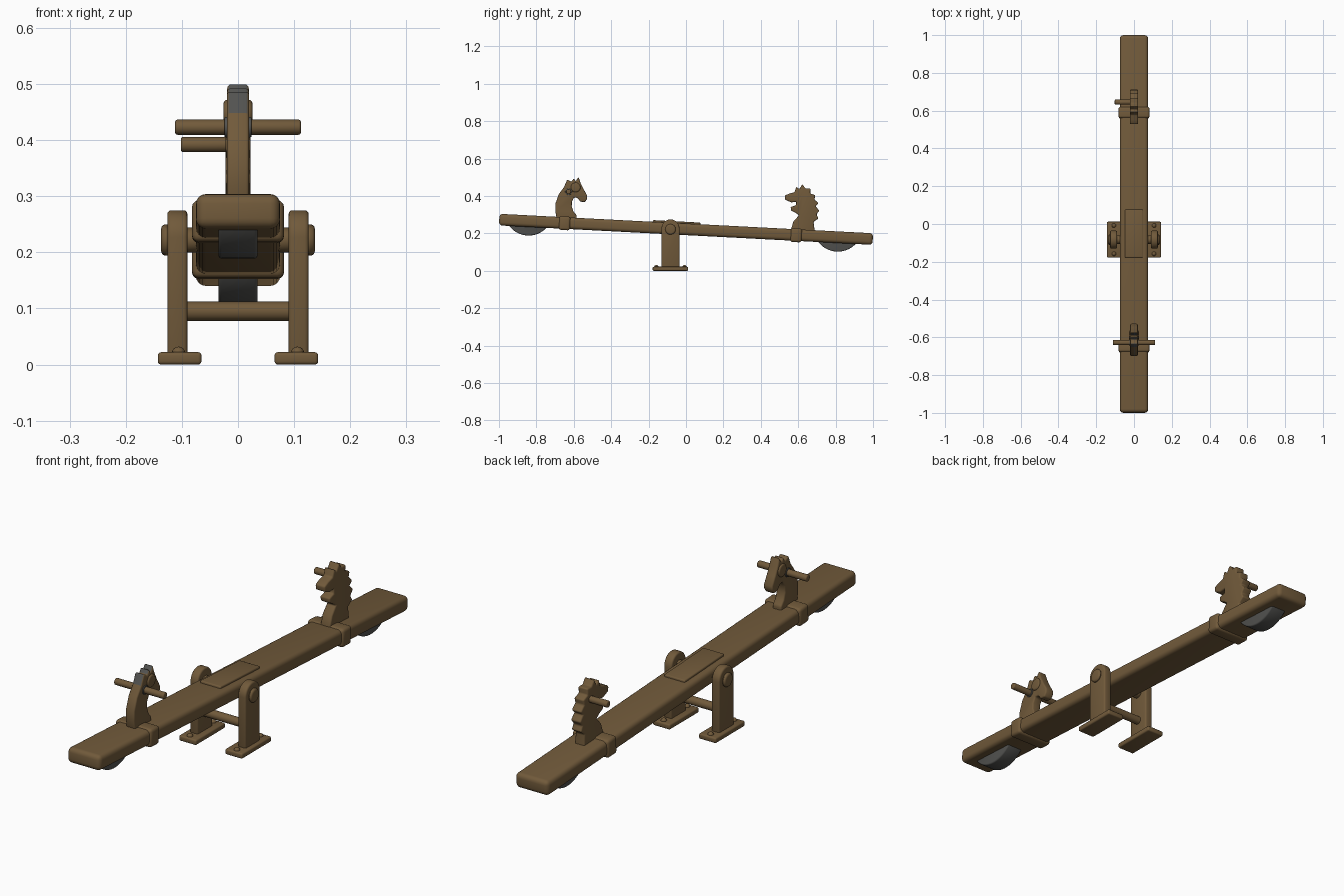
import bpy, bmesh, math

if "Cube" in bpy.data.objects:
    bpy.data.objects.remove(bpy.data.objects["Cube"])

def material(name, rgb):
    m = bpy.data.materials.new(name)
    m.diffuse_color = (*rgb, 1)
    m.use_nodes = True
    m.node_tree.nodes["Principled BSDF"].inputs["Base Color"].default_value = m.diffuse_color
    return m

WOOD = material("brown wood", (0.165, 0.102, 0.043))
GREY = material("dark grey", (0.085, 0.085, 0.08))
TILT = -math.atan(0.052)      # plank slope
MID = 0.222                   # plank centre height

def finish(bm, name, mat, bevel=0.0, seg=3, tilted=False):
    bmesh.ops.recalc_face_normals(bm, faces=bm.faces[:])
    me = bpy.data.meshes.new(name)
    bm.to_mesh(me)
    bm.free()
    ob = bpy.data.objects.new(name, me)
    bpy.context.collection.objects.link(ob)
    me.materials.append(mat)
    if tilted:
        ob.location.z = MID
        ob.rotation_euler.x = TILT
    bpy.ops.object.select_all(action='DESELECT')
    ob.select_set(True)
    bpy.context.view_layer.objects.active = ob
    if bevel:
        b = ob.modifiers.new("rounding", 'BEVEL')
        b.width, b.segments = bevel, seg
        b.limit_method, b.angle_limit = 'ANGLE', math.radians(35)
        bpy.ops.object.modifier_apply(modifier=b.name)
    bpy.ops.object.shade_smooth_by_angle(angle=math.radians(40))
    return ob

def box(name, mat, lo, hi, **kw):
    bm = bmesh.new()
    bmesh.ops.create_cube(bm, size=1)
    for v in bm.verts:
        v.co = [(a + b) / 2 + c * (b - a) for a, b, c in zip(lo, hi, v.co)]
    return finish(bm, name, mat, **kw)

def slab(name, mat, pts, x0, x1, **kw):
    """Side profile of (y, z) points extruded along x."""
    bm = bmesh.new()
    f = bm.faces.new([bm.verts.new((x0, y, z)) for y, z in pts])
    ext = bmesh.ops.extrude_face_region(bm, geom=[f])
    for g in ext["geom"]:
        if isinstance(g, bmesh.types.BMVert):
            g.co.x = x1
    return finish(bm, name, mat, **kw)

def rod(name, mat, x0, x1, y, z, r, **kw):
    pts = [(y + r * math.cos(i * math.tau / 32), z + r * math.sin(i * math.tau / 32)) for i in range(32)]
    return slab(name, mat, pts, x0, x1, **kw)

# Tilted plank with rounded ends, collars and centre plate
box("plank", WOOD, (-0.075, -1, -0.031), (0.075, 1, 0.031), bevel=0.018, seg=4, tilted=True)
for name, y in (("front_collar", -0.65), ("back_collar", 0.59)):
    box(name, WOOD, (-0.082, y - 0.03, -0.038), (0.082, y + 0.03, 0.036), bevel=0.012, tilted=True)
box("centre_plate", WOOD, (-0.048, -0.18, 0.02), (0.046, 0.075, 0.04), bevel=0.005, tilted=True)

# Curved grey bumpers below each end
R, DROP = 0.131, 0.046
for name, y in (("front_bumper", -0.845), ("back_bumper", 0.81)):
    zc = -0.031 - DROP + R
    a0 = math.acos((R - DROP - 0.008) / R)
    arc = [-a0 + 2 * a0 * i / 20 for i in range(21)]
    pts = [(y + R * math.sin(a), zc - R * math.cos(a)) for a in arc]
    slab(name, GREY, pts, -0.035, 0.035, bevel=0.006, tilted=True)

# Support stand
PY = -0.083
for s, side in ((-1, "left"), (1, "right")):
    arch = [(PY + 0.048 * math.cos(math.pi * i / 20), 0.227 + 0.048 * math.sin(math.pi * i / 20)) for i in range(21)]
    slab(side + "_post", WOOD, arch + [(PY - 0.048, 0.012), (PY + 0.048, 0.012)],
         s * 0.09, s * 0.126, bevel=0.007)
    box(side + "_foot", WOOD, (s * 0.104 - 0.039, -0.178, 0), (s * 0.104 + 0.039, 0.012, 0.022), bevel=0.006)
    rod(side + "_pivot_cap", WOOD, s * 0.12, s * 0.137, PY, 0.222, 0.028, bevel=0.009)
    rod(side + "_washer", WOOD, s * 0.072, s * 0.092, PY, 0.222, 0.022, bevel=0.003)
    # Foot bolts
    for i, y in enumerate((-0.158, -0.008)):
        bm = bmesh.new()
        bmesh.ops.create_uvsphere(bm, u_segments=16, v_segments=8, radius=0.012)
        for v in bm.verts:
            v.co.x += s * 0.106
            v.co.y += y
            v.co.z += 0.02
        finish(bm, f"{side}_foot_bolt_{i + 1}", WOOD)
rod("axle", WOOD, -0.125, 0.125, PY, 0.222, 0.014)
rod("cross_bar", WOOD, -0.092, 0.092, PY, 0.095, 0.017)

# Front horse head, facing the middle, with grey mane on the upper nape
front = [(-.69, .27), (-.699, .32), (-.698, .36), (-.68, .41), (-.652, .448), (-.635, .488), (-.612, .476),
         (-.60, .495), (-.59, .478), (-.575, .502), (-.563, .468), (-.547, .436), (-.528, .402), (-.529, .385),
         (-.54, .368), (-.565, .370), (-.58, .39), (-.598, .393), (-.61, .37), (-.611, .345), (-.602, .318),
         (-.585, .298), (-.585, .26)]
head = slab("front_horse_head", WOOD, front, -0.02, 0.02, bevel=0.006)
head.data.materials.append(GREY)
for p in head.data.polygons:
    if p.normal.y < -0.3 and p.center.z > 0.43 and abs(p.normal.x) < 0.5:
        p.material_index = 1
rod("front_horse_cheeks", WOOD, -0.026, 0.026, -0.59, 0.446, 0.026, bevel=0.007)
rod("front_handle", WOOD, -0.112, 0.112, -0.628, 0.423, 0.0135, bevel=0.004)
rod("front_handle_ring", GREY, -0.024, 0.024, -0.628, 0.423, 0.018, bevel=0.002)

# Back horse head with open mouth and jagged mane
back = [(.562, .195), (.562, .225), (.575, .265), (.604, .297), (.585, .311), (.562, .322), (.559, .342), (.588, .35),
        (.59, .37), (.564, .366), (.530, .380), (.528, .402), (.552, .413), (.58, .42), (.59, .450), (.606, .436),
        (.622, .464), (.639, .440), (.666, .441), (.664, .414), (.692, .404), (.686, .382), (.709, .361), (.692, .345),
        (.714, .322), (.697, .302), (.709, .281), (.682, .262), (.687, .222), (.687, .19)]
slab("back_horse_head", WOOD, back, -0.022, 0.022, bevel=0.006)
rod("back_handle", WOOD, -0.102, 0.0, 0.645, 0.392, 0.0135, bevel=0.004)
